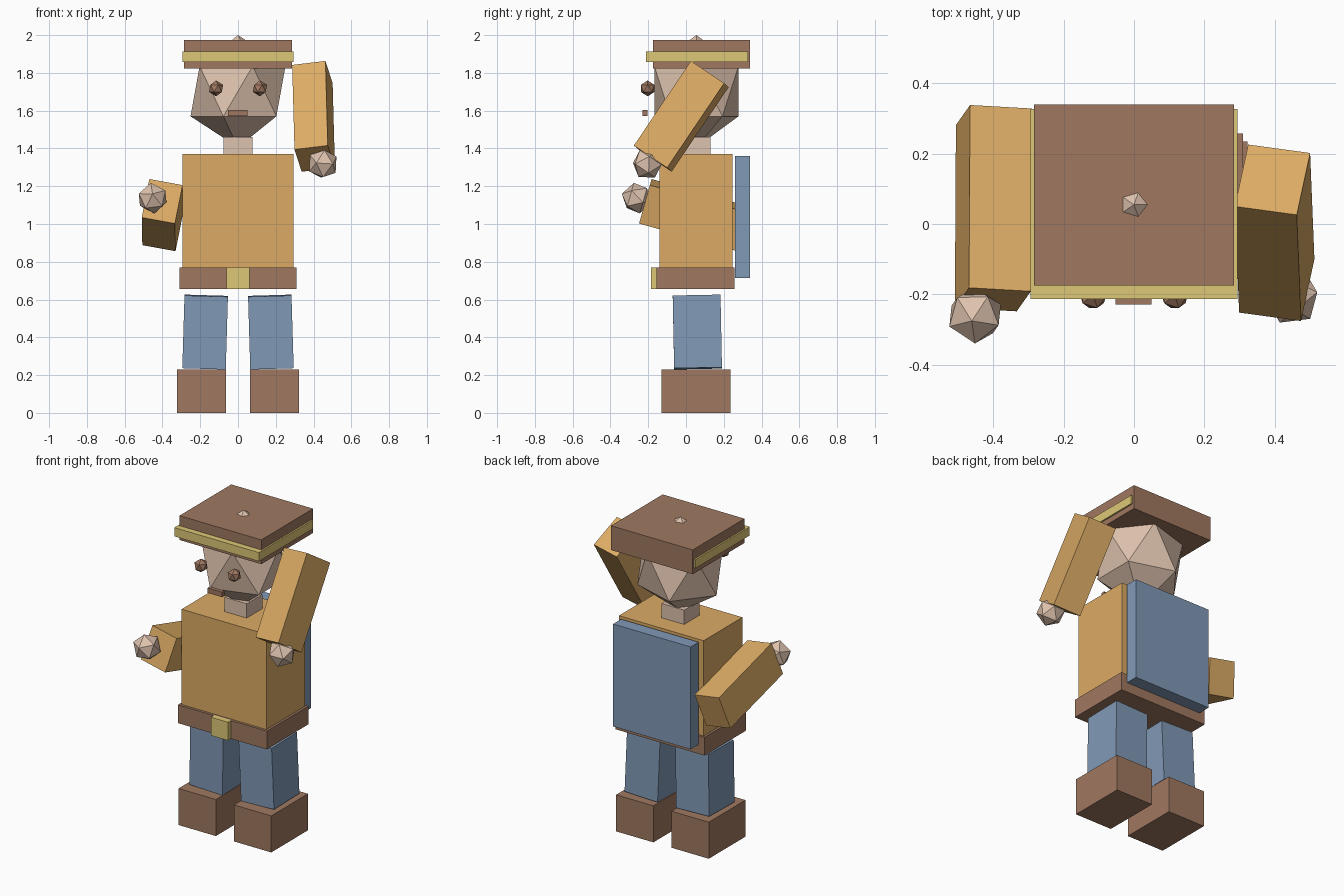
import bpy
from mathutils import Matrix, Vector, Euler

cube = bpy.data.objects.get("Cube")
if cube:
    bpy.data.objects.remove(cube, do_unlink=True)


def material(name, rgb):
    mat = bpy.data.materials.new(name)
    mat.use_nodes = True
    color = (*rgb, 1.0)
    mat.diffuse_color = color
    mat.node_tree.nodes["Principled BSDF"].inputs["Base Color"].default_value = color
    return mat


TAN = material("tan shirt", (0.72, 0.41, 0.13))
BROWN = material("brown leather", (0.35, 0.19, 0.12))
BLUE = material("denim blue", (0.22, 0.32, 0.47))
YELLOW = material("yellow trim", (0.73, 0.58, 0.18))
SKIN = material("skin", (0.73, 0.54, 0.42))


def finish(name, mat, center, size, rotation):
    """Bake size into the mesh and place the active primitive."""
    obj = bpy.context.object
    obj.name = name
    obj.data.transform(Matrix.Diagonal((*size, 1)))
    obj.matrix_world = Matrix.Translation(center) @ rotation.to_4x4()
    obj.data.materials.append(mat)
    return obj


def block(name, mat, center, size, rotation=Matrix.Identity(3)):
    bpy.ops.mesh.primitive_cube_add(size=1)
    return finish(name, mat, center, size, rotation)


def span(name, mat, x, y, z):
    """Axis-aligned block given by its extents."""
    ranges = (x, y, z)
    return block(name, mat, [(a + b) / 2 for a, b in ranges], [b - a for a, b in ranges])


def ball(name, mat, center, radii, rotation=Matrix.Identity(3)):
    bpy.ops.mesh.primitive_ico_sphere_add(subdivisions=1, radius=1)
    return finish(name, mat, center, radii, rotation)


def frame(across, along):
    """Rotation whose X follows across and Z follows along."""
    x = Vector(across).normalized()
    y = Vector(along).cross(x).normalized()
    return Matrix((x, y, x.cross(y))).transposed()


# Boots and slightly splayed legs
for side, s in (("left", 1), ("right", -1)):
    block(side + "_boot", BROWN, (s * 0.193, 0.052, 0.115), (0.26, 0.365, 0.23))
    block(side + "_leg", BLUE, (s * 0.174, 0.06, 0.428), (0.23, 0.253, 0.385),
          Euler((0.02, -0.03 * s, 0)).to_matrix())

# Body, belt and backpack
span("belt", BROWN, (-0.31, 0.31), (-0.156, 0.258), (0.655, 0.77))
span("buckle", YELLOW, (-0.06, 0.06), (-0.185, -0.15), (0.655, 0.77))
span("torso", TAN, (-0.295, 0.295), (-0.14, 0.246), (0.765, 1.37))
span("backpack", BLUE, (-0.27, 0.27), (0.26, 0.34), (0.715, 1.36))

# Arms with faceted hands
ARM = (0.179, 0.215, 0.54)
raised = frame((0.176, -0.024, 0.021), (-0.005, 0.30, 0.447))
lowered = frame((0.176, -0.01, -0.032), (0.0, 0.517, -0.145))
block("left_arm", TAN, (0.40, -0.025, 1.57), ARM, raised)
block("right_arm", TAN, (-0.40, 0.045, 1.047), ARM, lowered)
ball("left_hand", SKIN, (0.449, -0.205, 1.318), (0.083,) * 3, raised)
ball("right_hand", SKIN, (-0.452, -0.26, 1.137), (0.083,) * 3, lowered)

# Neck, head and face
span("neck", SKIN, (-0.078, 0.078), (-0.025, 0.13), (1.37, 1.46))
ball("head", SKIN, (0, 0.055, 1.703), (0.281, 0.262, 0.297))
for side, s in (("left", 1), ("right", -1)):
    ball(side + "_eye", BROWN, (s * 0.116, -0.203, 1.718), (0.042,) * 3)
span("mouth", BROWN, (-0.052, 0.05), (-0.229, -0.204), (1.572, 1.603))

# Flat cap with band
span("cap", BROWN, (-0.285, 0.285), (-0.175, 0.34), (1.822, 1.975))
span("cap_band", YELLOW, (-0.295, 0.295), (-0.213, 0.327), (1.857, 1.912))
